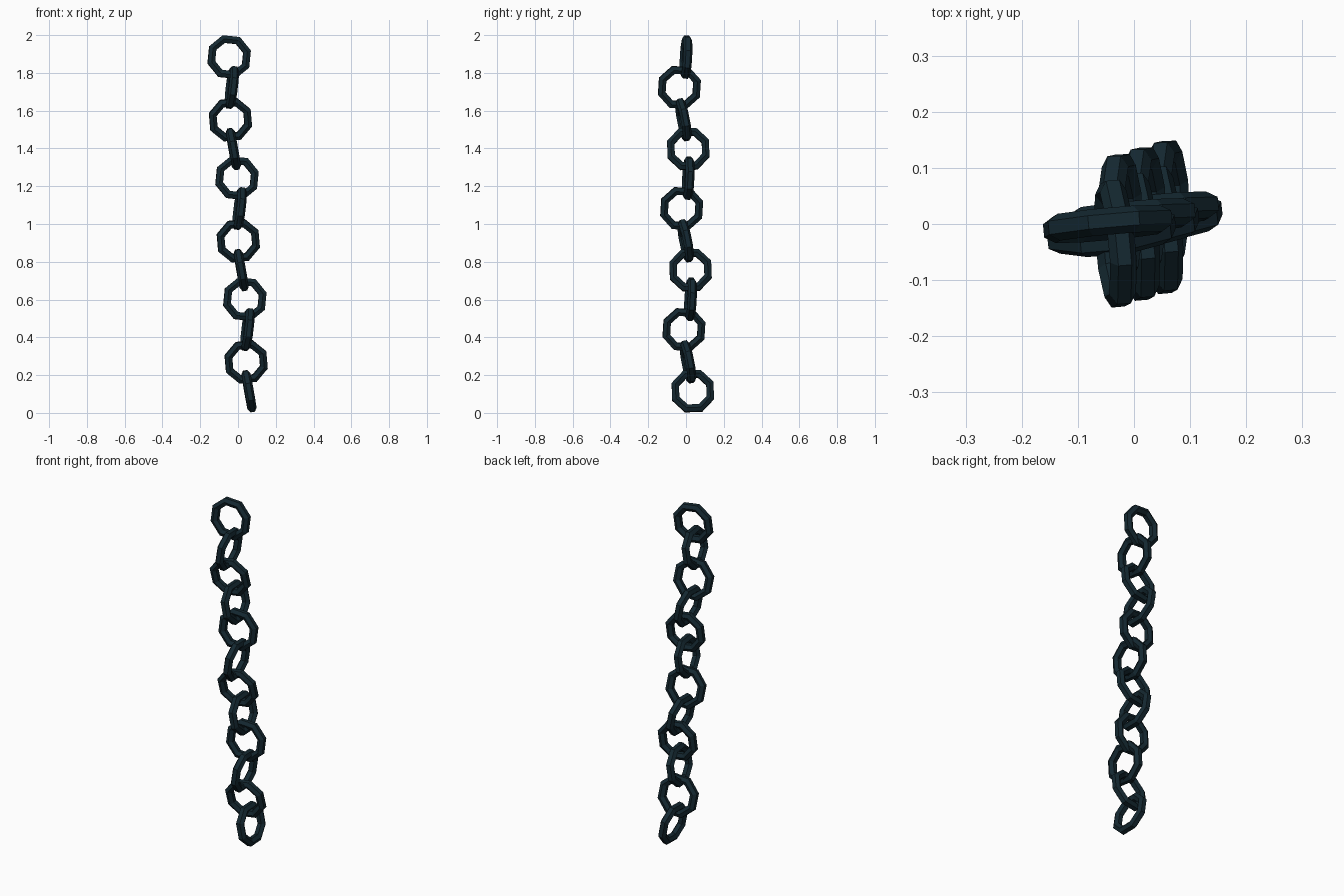
import bpy
import bmesh
from math import radians, pi, cos, sin
from mathutils import Matrix, Vector, Euler

cube = bpy.data.objects.get("Cube")
if cube:
    bpy.data.objects.remove(cube, do_unlink=True)

RING, TUBE = 0.099, 0.024      # centre-line radius and bar radius
SIDES, BAR_SIDES = 8, 6

iron = bpy.data.materials.new("dark_iron")
iron.use_nodes = True
colour = (0.007, 0.021, 0.030, 1)
iron.diffuse_color = colour
iron.node_tree.nodes["Principled BSDF"].inputs["Base Color"].default_value = colour


def link_mesh():
    """Faceted ring standing in the xz plane, with a flat side on top."""
    bm = bmesh.new()
    loops = []
    for i in range(SIDES):
        a = 2 * pi * (i + 0.5) / SIDES
        loop = []
        for j in range(BAR_SIDES):
            b = 2 * pi * (j + 0.5) / BAR_SIDES
            r = RING + TUBE * cos(b)
            loop.append(bm.verts.new((r * cos(a), TUBE * sin(b), r * sin(a))))
        loops.append(loop)
    for i, loop in enumerate(loops):
        nxt = loops[(i + 1) % SIDES]
        for j in range(BAR_SIDES):
            k = (j + 1) % BAR_SIDES
            bm.faces.new((loop[j], loop[k], nxt[k], nxt[j]))
    bmesh.ops.recalc_face_normals(bm, faces=bm.faces)
    mesh = bpy.data.meshes.new("chain_link")
    bm.to_mesh(mesh)
    bm.free()
    mesh.materials.append(iron)
    return mesh


# Four links make one repeat: centre, lean (x, y, z degrees), quarter turn
REPEAT = [
    ((-0.047, 0.000, 1.884), (-3, 6, 5), 0),
    ((-0.033, -0.035, 1.723), (-3, 7, 5), 90),
    ((-0.040, -0.014, 1.552), (11, -6, 5), 0),
    ((-0.025, 0.012, 1.397), (2, -10, 1), 90),
]
STEP = Vector((0.0415, 0.012, -0.641))

# Hang three repeats one below the other
mesh = link_mesh()
for n in range(3):
    for m, (centre, lean, turn) in enumerate(REPEAT):
        link = bpy.data.objects.new(f"chain_link_{n * 4 + m + 1}", mesh)
        bpy.context.collection.objects.link(link)
        link.matrix_world = (Matrix.Translation(Vector(centre) + STEP * n)
                             @ Euler([radians(d) for d in lean]).to_matrix().to_4x4()
                             @ Matrix.Rotation(radians(turn), 4, 'Z'))
